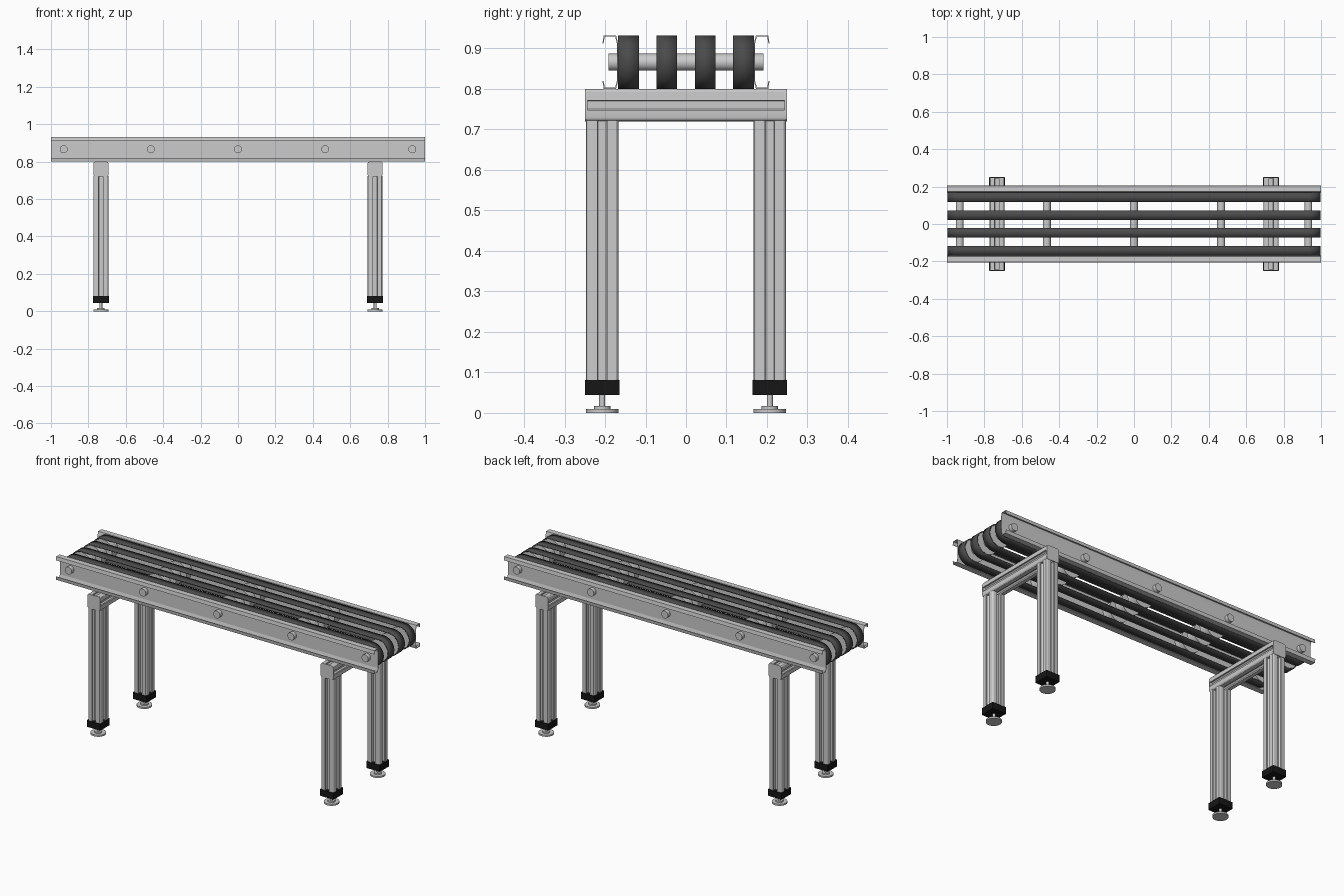
import bpy, bmesh
from math import pi, sin, cos
from mathutils import Matrix, Vector

if "Cube" in bpy.data.objects:
    bpy.data.objects.remove(bpy.data.objects["Cube"])


def material(name, v):
    m = bpy.data.materials.new(name)
    m.diffuse_color = (v, v, v, 1)
    m.use_nodes = True
    m.node_tree.nodes["Principled BSDF"].inputs["Base Color"].default_value = m.diffuse_color
    return m


BELT = material("belt_rubber", 0.07)
BLACK = material("black_plastic", 0.008)


def finish(name, bm, mat=None, smooth=False, thickness=0):
    bmesh.ops.recalc_face_normals(bm, faces=bm.faces)
    me = bpy.data.meshes.new(name)
    bm.to_mesh(me)
    bm.free()
    ob = bpy.data.objects.new(name, me)
    bpy.context.collection.objects.link(ob)
    if mat:
        me.materials.append(mat)
    if smooth:
        bpy.ops.object.select_all(action='DESELECT')
        ob.select_set(True)
        bpy.context.view_layer.objects.active = ob
        bpy.ops.object.shade_smooth_by_angle(angle=0.5)
    if thickness:
        mod = ob.modifiers.new("thickness", 'SOLIDIFY')
        mod.thickness, mod.offset, mod.use_even_offset = thickness, 0, True
    return ob


def prism(name, pts, place, t0, t1, closed=True, caps=True, **kw):
    """Sweep a 2D profile from t0 to t1; place(u, v, t) gives the 3D point."""
    bm = bmesh.new()
    a, b = ([bm.verts.new(place(u, v, t)) for u, v in pts] for t in (t0, t1))
    n = len(pts)
    for i in range(n if closed else n - 1):
        j = (i + 1) % n
        bm.faces.new((a[i], a[j], b[j], b[i]))
    if caps:
        bm.faces.new(a[::-1])
        bm.faces.new(b)
    return finish(name, bm, **kw)


def cylinder(name, r, depth, loc, along_y=False, segs=32, **kw):
    bm = bmesh.new()
    m = Matrix.Translation(loc)
    if along_y:
        m = m @ Matrix.Rotation(pi / 2, 4, 'X')
    bmesh.ops.create_cone(bm, cap_ends=True, segments=segs, radius1=r,
                          radius2=r, depth=depth, matrix=m)
    return finish(name, bm, smooth=True, **kw)


def box(name, size, loc, bevel, vertical=None, **kw):
    bm = bmesh.new()
    bmesh.ops.create_cube(bm, size=1, matrix=Matrix.Translation(loc) @ Matrix.Diagonal((*size, 1)))
    edges = bm.edges[:]
    if vertical is not None:  # bevel only the edges along one axis
        edges = [e for e in edges
                 if abs((e.verts[0].co - e.verts[1].co).normalized()[vertical]) > 0.9]
    bmesh.ops.bevel(bm, geom=edges, offset=bevel, segments=3, profile=0.5, affect='EDGES')
    return finish(name, bm, smooth=True, **kw)


# Slotted aluminium section: one side with its T-slot and rounded corner, turned four times
H, C = 0.04, 0.01
side = [(-0.012, H), (-0.012, 0.033), (-0.019, 0.033), (-0.010, 0.022),
        (0.010, 0.022), (0.019, 0.033), (0.012, 0.033), (0.012, H)]
side += [(H - C + C * sin(k * pi / 8), H - C + C * cos(k * pi / 8)) for k in range(4)]
slot_profile = []
for q in range(4):
    c, s = round(cos(q * pi / 2)), round(sin(q * pi / 2))
    slot_profile += [(x * c + y * s, y * c - x * s) for x, y in side]

# Leg frames: crossbeam, two legs, caps and levelling feet at each end
for sx, end in ((-1, "left"), (1, "right")):
    x = 0.733 * sx
    prism(end + "_crossbeam", slot_profile,
          lambda u, v, t: (x + u, t, 0.76 + v), -0.244, 0.244, smooth=True)
    for sy, face in ((-1, "front"), (1, "back")):
        y = 0.207 * sy
        tag = f"{face}_{end}_"
        box(tag + "beam_end_cap", (0.08, 0.006, 0.08), (x, 0.246 * sy, 0.76), 0.012, vertical=1)
        prism(tag + "leg", slot_profile,
              lambda u, v, t: (x + u, y + v, t), 0.075, 0.722, smooth=True)
        box(tag + "leg_cap", (0.086, 0.086, 0.037), (x, y, 0.0625), 0.003, vertical=2, mat=BLACK)
        cylinder(tag + "foot_stem", 0.0075, 0.034, (x, y, 0.031), segs=16)
        cylinder(tag + "foot_collar", 0.02, 0.008, (x, y, 0.013))
        cylinder(tag + "foot_pad", 0.04, 0.009, (x, y, 0.0045))

# Side rails: folded sheet channels that open outwards
rail = [(0.205, 0.912), (0.202, 0.931), (0.174, 0.931), (0.169, 0.912),
        (0.169, 0.820), (0.174, 0.802), (0.202, 0.802), (0.205, 0.820)]
for sy, face in ((-1, "front"), (1, "back")):
    prism(face + "_rail", rail, lambda u, v, t: (t, u * sy, v), -1, 1,
          closed=False, caps=False, thickness=0.003)

# Belts: four closed loops around the end rollers
AXLE_Z, AXLE_X, R = 0.866, 0.932, 0.063
loop = [(s * (AXLE_X + R * sin(k * pi / 24)), s * R * cos(k * pi / 24))
        for s in (1, -1) for k in range(25)]
belt_ys = (-0.142, -0.0475, 0.0475, 0.142)
for i, y in enumerate(belt_ys):
    prism(f"belt_{i + 1}", loop, lambda u, v, t: (u, t, AXLE_Z + v),
          y - 0.0255, y + 0.0255, caps=False, mat=BELT, smooth=True, thickness=0.006)

# Axles through both rails, each with a pulley under every belt
for k in range(-2, 3):
    x = k * AXLE_X / 2
    cylinder(f"axle_{k + 3}", 0.021, 0.384, (x, 0, AXLE_Z), along_y=True)
    for i, y in enumerate(belt_ys):
        cylinder(f"pulley_{k + 3}_{i + 1}", 0.0598, 0.05, (x, y, AXLE_Z), along_y=True, segs=48)
